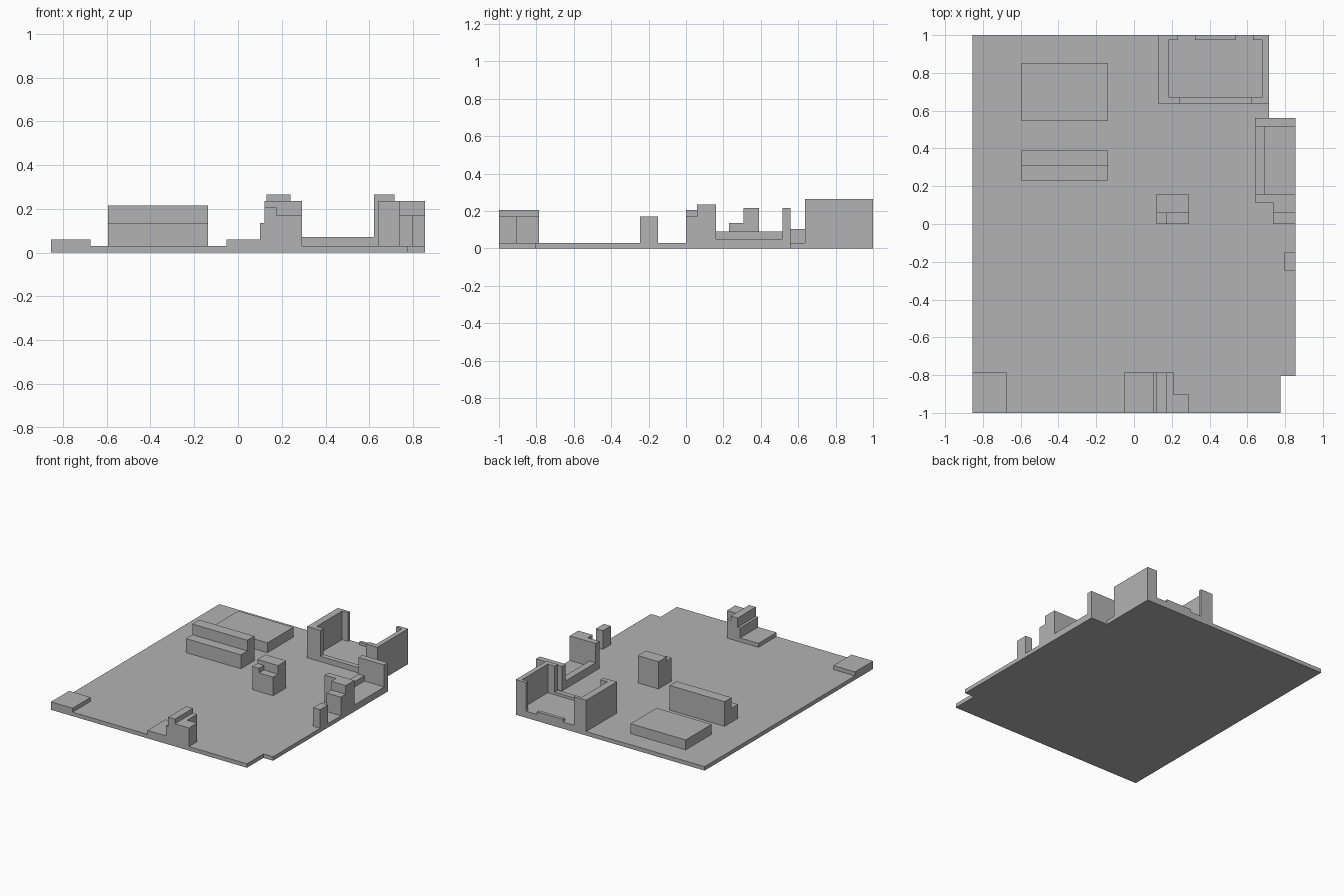
import bpy
import bmesh

default_cube = bpy.data.objects.get("Cube")
if default_cube:
    bpy.data.objects.remove(default_cube)

# One flat grey for the whole model
grey = bpy.data.materials.new("plain grey")
grey.use_nodes = True
colour = (0.45, 0.45, 0.45, 1)
grey.diffuse_color = colour
grey.node_tree.nodes["Principled BSDF"].inputs["Base Color"].default_value = colour

# Shared edges and heights
plate_top = 0.03
plate_side = 0.855
plate_end = 1
front_pad_back = -0.785
step_low = 0.17
step_mid = 0.205
step_high = 0.235


def prism(bm, outline, bottom, top):
    """Extrude a flat outline between two heights."""
    base = bm.faces.new([bm.verts.new((x, y, bottom)) for x, y in outline])
    result = bmesh.ops.extrude_face_region(bm, geom=[base], use_keep_orig=True)
    verts = [v for v in result["geom"] if isinstance(v, bmesh.types.BMVert)]
    bmesh.ops.translate(bm, verts=verts, vec=(0, 0, top - bottom))


def block(bm, left, right, front, back, top):
    """Add a rectangular block that stands on the plate."""
    outline = [(left, front), (right, front), (right, back), (left, back)]
    prism(bm, outline, plate_top, top)


def finish(name, bm):
    """Turn the collected geometry into a named grey object."""
    bmesh.ops.recalc_face_normals(bm, faces=bm.faces)
    mesh = bpy.data.meshes.new(name)
    bm.to_mesh(mesh)
    bm.free()
    mesh.materials.append(grey)
    obj = bpy.data.objects.new(name, mesh)
    bpy.context.collection.objects.link(obj)


def single_block(name, **edges):
    bm = bmesh.new()
    block(bm, **edges)
    finish(name, bm)


# Base plate with a notch in each right corner
notch_front, notch_side = -0.805, 0.775
notch_back, back_side = 0.56, 0.715
bm = bmesh.new()
outline = [
    (-plate_side, -plate_end), (notch_side, -plate_end),
    (notch_side, notch_front), (plate_side, notch_front),
    (plate_side, notch_back), (back_side, notch_back),
    (back_side, plate_end), (-plate_side, plate_end),
]
prism(bm, outline, 0, plate_top)
finish("base_plate", bm)

# Simple blocks
row_left, row_right = -0.595, -0.137
single_block("corner_pad", left=-plate_side, right=-0.675,
             front=-plate_end, back=front_pad_back, top=0.06)
single_block("low_block", left=row_left, right=row_right,
             front=0.545, back=0.853, top=0.105)
single_block("small_post", left=0.797, right=plate_side,
             front=-0.245, back=-0.15, top=step_low)

# Long block with one step
step_line = 0.307
bm = bmesh.new()
block(bm, left=row_left, right=row_right, front=0.23, back=step_line, top=0.135)
block(bm, left=row_left, right=row_right, front=step_line, back=0.39, top=0.215)
finish("stepped_block", bm)

# Middle block, lowered along its front edge
tower_left, tower_split, tower_right = 0.12, 0.175, 0.292
ledge_back = 0.058
bm = bmesh.new()
block(bm, left=tower_left, right=tower_right, front=ledge_back, back=0.155, top=step_high)
block(bm, left=tower_left, right=tower_split, front=0, back=ledge_back, top=step_mid)
block(bm, left=tower_split, right=tower_right, front=0, back=ledge_back, top=step_low)
finish("middle_block", bm)

# Front block rising in steps, with an L-shaped right end
foot_right, rib_right = 0.1, 0.21
bm = bmesh.new()
for left, right, top in (
    (-0.053, foot_right, 0.06),
    (foot_right, tower_left, 0.135),
    (tower_left, tower_split, step_mid),
    (tower_split, rib_right, step_low),
):
    block(bm, left=left, right=right, front=-plate_end, back=front_pad_back, top=top)
block(bm, left=rib_right, right=tower_right, front=-plate_end, back=-0.903, top=step_low)
finish("front_steps", bm)

# Side bay: floor and low inner wall between tall ends
bay_left, bay_inner, bay_corner = 0.64, 0.69, 0.735
bay_front, bay_back = 0.16, 0.515
floor_top = 0.05
bm = bmesh.new()
block(bm, left=bay_inner, right=plate_side, front=bay_front, back=bay_back, top=floor_top)
block(bm, left=bay_left, right=bay_inner, front=bay_front, back=bay_back, top=0.09)
block(bm, left=bay_left, right=plate_side, front=bay_back, back=notch_back, top=0.215)
block(bm, left=bay_left, right=bay_corner, front=0.115, back=bay_front, top=step_high)
block(bm, left=bay_corner, right=plate_side, front=ledge_back, back=bay_front, top=step_high)
block(bm, left=bay_corner, right=plate_side, front=0, back=ledge_back, top=step_low)
finish("side_bay", bm)

# Back enclosure: mirrored C-shaped walls around a floor, front sill and back lip
centre = 0.431
inner, front_gap, back_gap, lip = 0.248, 0.19, 0.2, 0.107
wall_front, room_front, room_back = 0.635, 0.672, 0.975
sill_top = 0.07
bm = bmesh.new()
for side, outer in ((-1, 0.13), (1, back_side)):
    wall = centre + side * inner
    front_tip = centre + side * front_gap
    back_tip = centre + side * back_gap
    lip_end = centre + side * lip
    profile = [
        (outer, wall_front), (front_tip, wall_front),
        (front_tip, room_front), (wall, room_front),
        (wall, room_back), (back_tip, room_back),
        (back_tip, plate_end), (outer, plate_end),
    ]
    prism(bm, profile, plate_top, 0.265)
    block(bm, left=min(back_tip, lip_end), right=max(back_tip, lip_end),
          front=room_back, back=plate_end, top=floor_top)
block(bm, left=centre - inner, right=centre + inner,
      front=room_front, back=room_back, top=floor_top)
block(bm, left=centre - front_gap, right=centre + front_gap,
      front=wall_front, back=room_front, top=sill_top)
block(bm, left=centre - lip, right=centre + lip,
      front=room_back, back=plate_end, top=sill_top)
finish("back_enclosure", bm)
